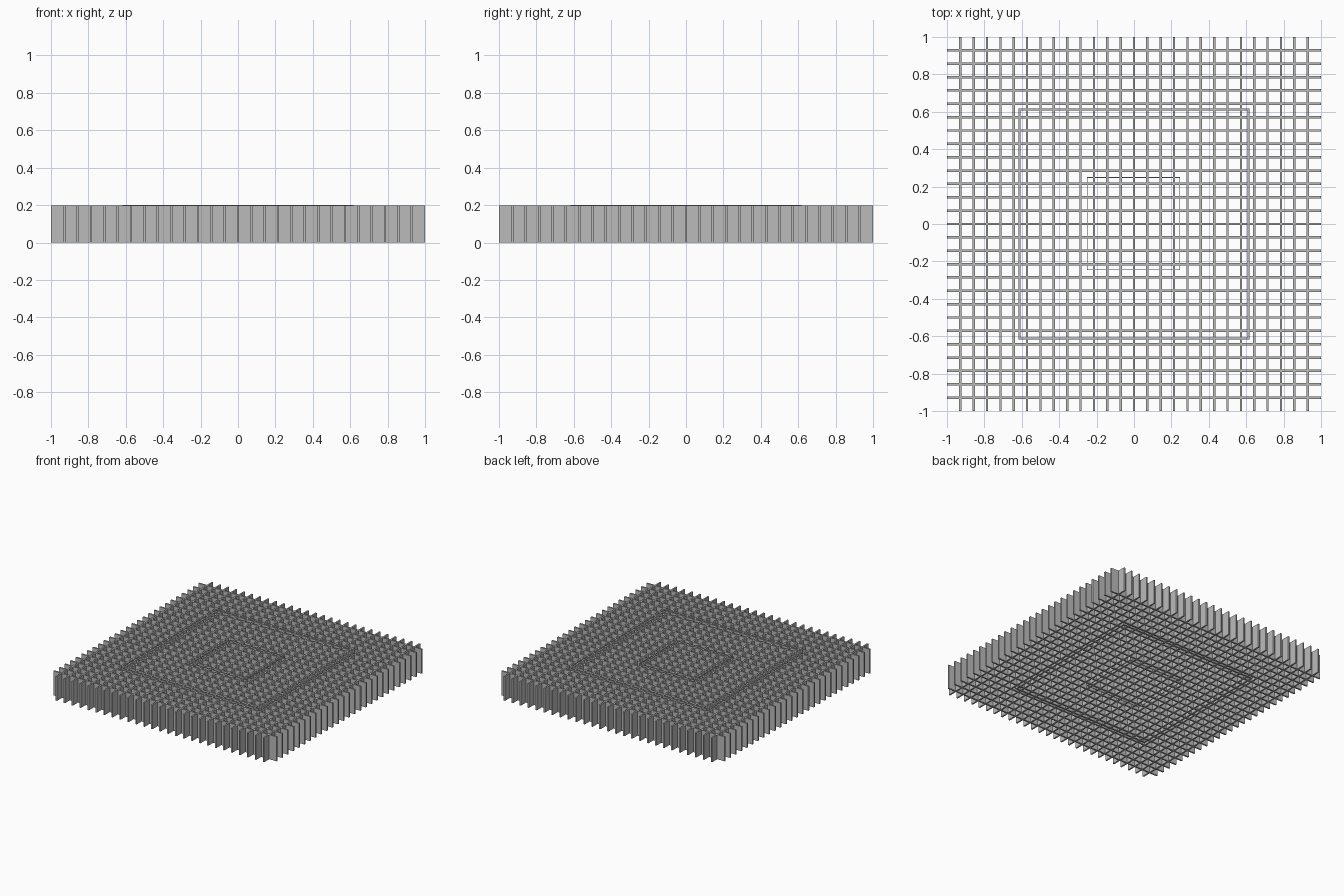
import bpy

cube = bpy.data.objects.get("Cube")
if cube:
    bpy.data.objects.remove(cube, do_unlink=True)

grey = bpy.data.materials.new("plain grey")
grey.use_nodes = True
colour = (0.5, 0.5, 0.5, 1)
grey.diffuse_color = colour
grey.node_tree.nodes["Principled BSDF"].inputs["Base Color"].default_value = colour


def plate(name, x, y, width, depth, height):
    """Upright box standing on the ground."""
    bpy.ops.mesh.primitive_cube_add(size=1, location=(x, y, height / 2))
    ob = bpy.context.object
    ob.name = name
    ob.scale = (width, depth, height)
    bpy.ops.object.transform_apply(location=False, rotation=False, scale=True)
    ob.data.materials.append(grey)
    return ob


def repeat(ob, count, step):
    mod = ob.modifiers.new("Repeat", "ARRAY")
    mod.use_relative_offset = False
    mod.use_constant_offset = True
    mod.constant_offset_displace = step
    mod.count = count


def square_wall(name, x, y, half, thickness, height):
    """Four thin walls around a square opening."""
    for side, label in ((-1, "low"), (1, "high")):
        offset = side * (half - thickness / 2)
        plate(f"{name}_{label}_x", x + offset, y, thickness, 2 * half, height)
        plate(f"{name}_{label}_y", x, y + offset, 2 * half, thickness, height)


# Crossing grid of upright slats
count = 27
pitch = 1 / 14
start = -(count - 1) / 2 * pitch
repeat(plate("cross_slats", 0, start, 2, 0.013, 0.198), count, (0, pitch, 0))
repeat(plate("long_slats", start, 0, 0.012, 2, 0.197), count, (pitch, 0, 0))

# Square walls set into the grid
square_wall("outer_wall", 0, 0, 0.618, 0.012, 0.2)
square_wall("inner_wall", -0.003, 0.002, 0.249, 0.004, 0.196)
